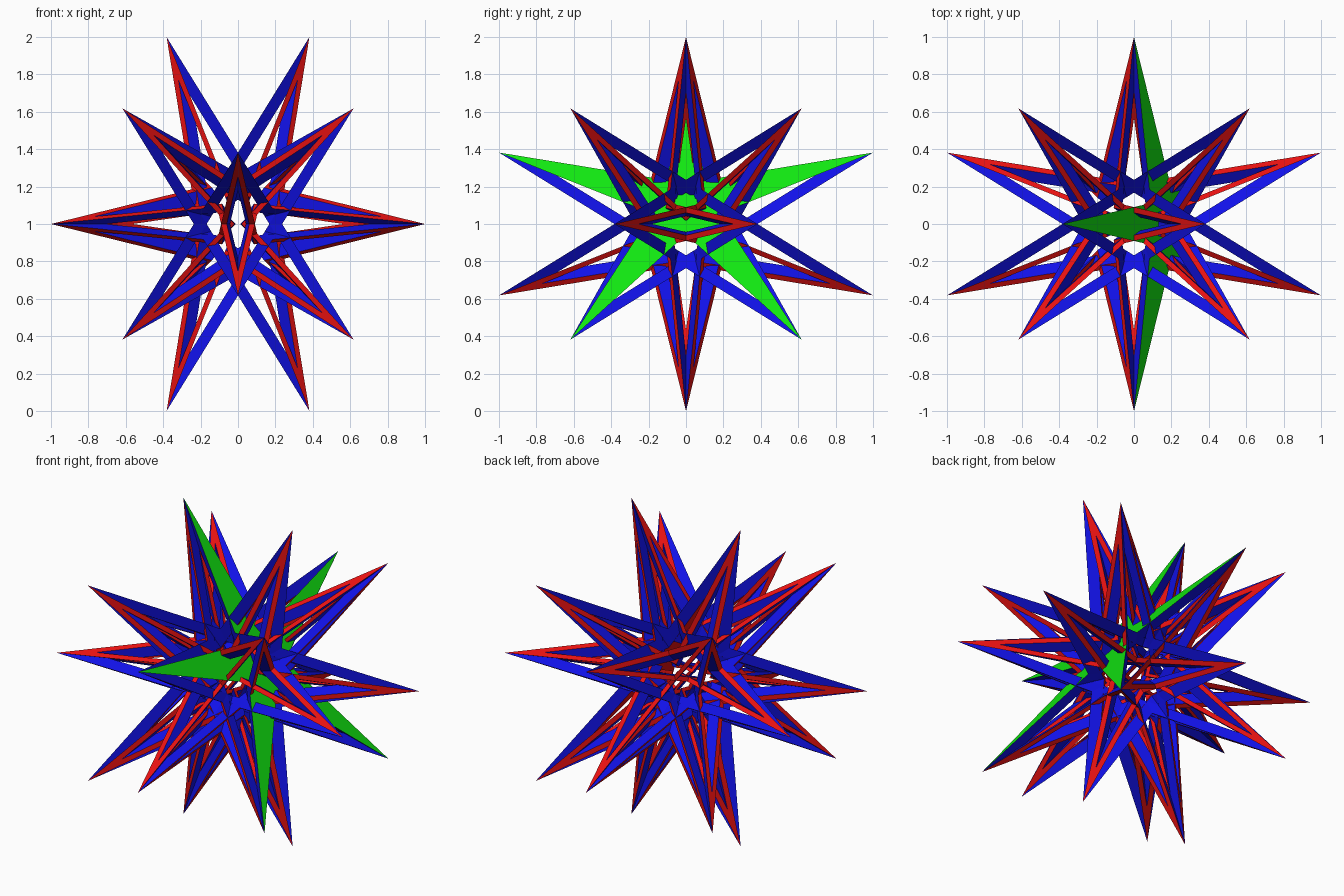
import bpy
import bmesh
import math
from mathutils import Vector

cube = bpy.data.objects.get("Cube")
if cube:
    bpy.data.objects.remove(cube, do_unlink=True)

PHI = (1 + math.sqrt(5)) / 2
CENTRE = Vector((0, 0, 1))
NOTCH_RADIUS = 0.19     # radius of the notches between the star points
HOLE_SCALE = 0.77       # size of the opening relative to the star
DEPTH_SCALE = 0.71      # inner layer, shrunk towards the model centre


def material(name, rgb):
    mat = bpy.data.materials.new(name)
    mat.use_nodes = True
    mat.diffuse_color = (*rgb, 1)
    mat.node_tree.nodes["Principled BSDF"].inputs["Base Color"].default_value = (*rgb, 1)
    return mat


MATERIALS = [material("red", (0.85, 0.006, 0.006)),
             material("blue", (0.006, 0.006, 0.85)),
             material("green", (0.006, 0.85, 0.006))]
RED, BLUE, GREEN = range(3)


def cyclic(a, b):
    """All sign choices and cyclic shifts of (a, 0, b)."""
    points = []
    for sa in (1, -1):
        for sb in (1, -1):
            x, y, z = sa * a, 0, sb * b
            points += [Vector((x, y, z)), Vector((z, x, y)), Vector((y, z, x))]
    return points


# The twenty spike tips: the corners of a dodecahedron
k = 1 / PHI
TIPS = cyclic(k * k, 1) + [Vector((x, y, z)) for x in (k, -k) for y in (k, -k) for z in (k, -k)]
PLANE = k ** 3


def star_ring(normal, scale):
    """Ten corners of a slim five-pointed star lying in one face plane."""
    centre = normal * (PLANE / normal.length_squared)
    tip = next(t for t in TIPS if abs(t.dot(normal) - PLANE) < 1e-4)
    e1 = (tip - centre).normalized()
    e2 = normal.normalized().cross(e1)
    outer = (tip - centre).length
    ring = []
    for i in range(10):
        a = i * math.pi / 5
        r = scale * (NOTCH_RADIUS if i % 2 else outer)
        ring.append(centre + r * (math.cos(a) * e1 + math.sin(a) * e2))
    return ring


def star(name, normal, solid):
    bm = bmesh.new()

    def layer(points, depth):
        return [bm.verts.new(p * depth + CENTRE) for p in points]

    def face(verts, mat):
        bm.faces.new(verts).material_index = mat

    rim = star_ring(normal, 1)
    top, bottom = layer(rim, 1), layer(rim, DEPTH_SCALE)
    if not solid:
        hole = star_ring(normal, HOLE_SCALE)
        hole_top, hole_bottom = layer(hole, 1), layer(hole, DEPTH_SCALE)
    for i in range(10):
        j = (i + 1) % 10
        face([bottom[i], bottom[j], top[j], top[i]], BLUE)
        if not solid:
            face([top[i], top[j], hole_top[j], hole_top[i]], RED)
            face([bottom[j], bottom[i], hole_bottom[i], hole_bottom[j]], RED)
            face([hole_top[i], hole_top[j], hole_bottom[j], hole_bottom[i]], BLUE)
    if solid:
        face(top, GREEN)
        face(bottom[::-1], RED)
    bmesh.ops.recalc_face_normals(bm, faces=bm.faces[:])
    mesh = bpy.data.meshes.new(name)
    bm.to_mesh(mesh)
    bm.free()
    for mat in MATERIALS:
        mesh.materials.append(mat)
    bpy.context.collection.objects.link(bpy.data.objects.new(name, mesh))


# Twelve interlocking stars; the one facing left and up is filled in
for n, normal in enumerate(cyclic(1, k)):
    solid = normal.x > 0.9 and normal.z > 0.5
    star("filled_star" if solid else f"star_frame_{n:02d}", normal, solid)
